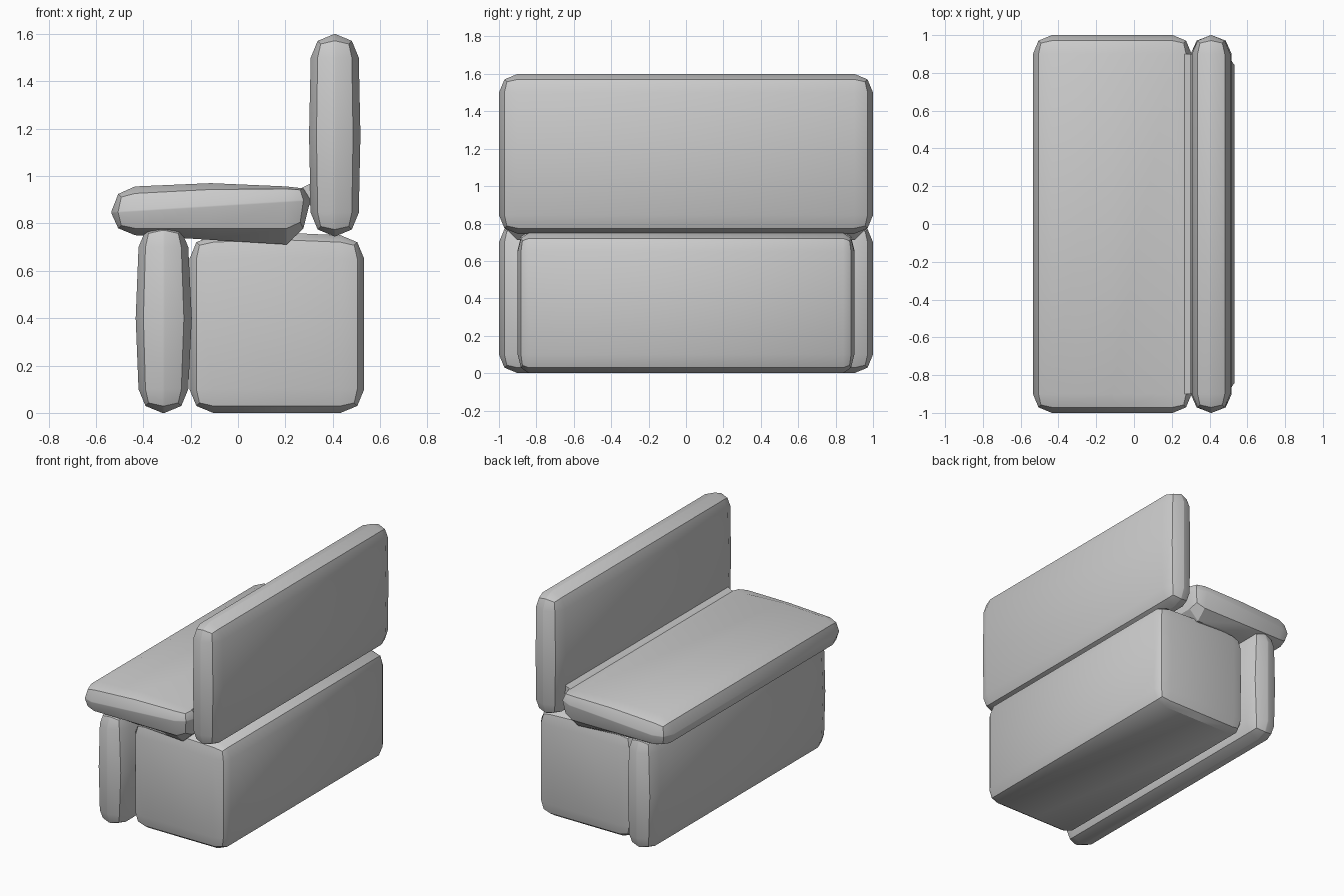
import bpy
import bmesh
from mathutils import Vector

default = bpy.data.objects.get("Cube")
if default:
    bpy.data.objects.remove(default, do_unlink=True)

grey = bpy.data.materials.new("light grey")
grey.use_nodes = True
colour = (0.6, 0.6, 0.6, 1)
grey.diffuse_color = colour
grey.node_tree.nodes["Principled BSDF"].inputs["Base Color"].default_value = colour


def finish(name, bm):
    bmesh.ops.recalc_face_normals(bm, faces=bm.faces[:])
    mesh = bpy.data.meshes.new(name)
    bm.to_mesh(mesh)
    bm.free()
    mesh.materials.append(grey)
    obj = bpy.data.objects.new(name, mesh)
    bpy.context.collection.objects.link(obj)
    bpy.ops.object.select_all(action='DESELECT')
    obj.select_set(True)
    bpy.context.view_layer.objects.active = obj
    bpy.ops.object.shade_smooth_by_angle()
    return obj


def cushion(name, low, high, along, thick, bulge, shape=None):
    """Rounded box whose middle, halfway along one axis, swells in another."""
    low, high = Vector(low), Vector(high)
    centre, size = (low + high) / 2, high - low
    bm = bmesh.new()
    bmesh.ops.create_cube(bm, size=1)
    for v in bm.verts:
        v.co = centre + Vector(a * b for a, b in zip(v.co, size))
    bmesh.ops.bevel(bm, geom=bm.edges[:], offset=0.1, segments=2,
                    profile=0.5, affect='EDGES', clamp_overlap=False)
    normal = Vector((0, 0, 0))
    normal[along] = 1
    bmesh.ops.bisect_plane(bm, geom=bm.verts[:] + bm.edges[:] + bm.faces[:],
                           plane_co=centre, plane_no=normal)
    for v in bm.verts:
        if abs(v.co[along] - centre[along]) < 0.001:
            side = (v.co[thick] - centre[thick]) / (size[thick] / 2)
            v.co[thick] += side * bulge[0 if side < 0 else 1]
        if shape:
            shape(v.co)
    return finish(name, bm)


def deepen_rear(co):
    # The seat grows thicker towards the backrest
    t = (co.x + 0.43) / 0.65
    s = max(-1, min(1, (co.z - 0.853) / 0.103))
    co.z += 0.04 * t * (1 - s * s - (s * s if s < 0 else 0))


def tighten_ends(co):
    # The base has shallower rounding at its two ends
    edge = 0.9 - abs(co.y)
    if edge < 0.101:
        co.y = (0.9 - 0.6 * edge) * (1 if co.y > 0 else -1)


cushion("base", (-0.205, -0.9, 0), (0.533, 0.9, 0.75), 0, 2, (0, 0.012), tighten_ends)
cushion("front_panel", (-0.42, -1, 0), (-0.21, 1, 0.80), 2, 0, (0.012, 0.015))
cushion("seat", (-0.535, -1, 0.75), (0.305, 1, 0.956), 0, 2, (0, 0.014), deepen_rear)
cushion("backrest", (0.307, -1, 0.745), (0.51, 1, 1.6), 2, 0, (0.007, 0.007))

# Thin strip closing the joint between seat and backrest
bm = bmesh.new()
ends = []
for y in (-0.9, 0.9):
    ends.append([bm.verts.new((x, y, z)) for x, z in
                 ((0.2, 0.9), (0.26, 0.945), (0.32, 0.975), (0.33, 0.87))])
    bm.faces.new(ends[-1])
for i in range(4):
    j = (i + 1) % 4
    bm.faces.new((ends[0][i], ends[0][j], ends[1][j], ends[1][i]))
finish("seat_joint", bm)
